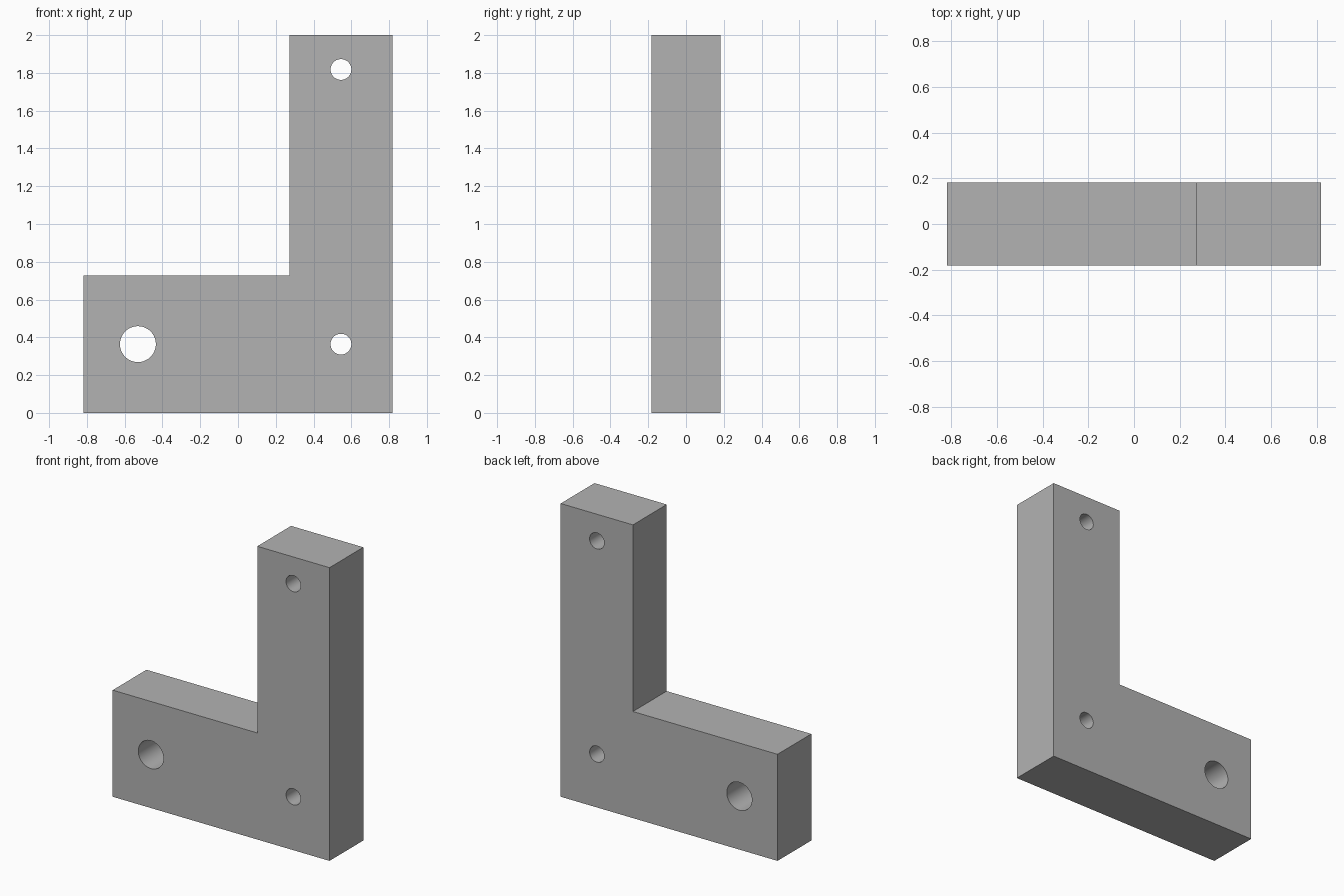
import bpy
import bmesh
import math

default = bpy.data.objects.get("Cube")
if default:
    bpy.data.objects.remove(default, do_unlink=True)

HALF_DEPTH = 0.182
HALF_WIDTH = 0.818

# Plain grey metal
grey = bpy.data.materials.new("plain grey")
grey.use_nodes = True
colour = (0.45, 0.45, 0.45, 1)
grey.diffuse_color = colour
grey.node_tree.nodes["Principled BSDF"].inputs["Base Color"].default_value = colour

# L-shaped plate, extruded from front to back
profile = [(-HALF_WIDTH, 0), (HALF_WIDTH, 0), (HALF_WIDTH, 2),
           (0.273, 2), (0.273, 0.727), (-HALF_WIDTH, 0.727)]
bm = bmesh.new()
face = bm.faces.new([bm.verts.new((x, -HALF_DEPTH, z)) for x, z in profile])
extruded = bmesh.ops.extrude_face_region(bm, geom=[face])["geom"]
back = [v for v in extruded if isinstance(v, bmesh.types.BMVert)]
bmesh.ops.translate(bm, verts=back, vec=(0, 2 * HALF_DEPTH, 0))
bmesh.ops.recalc_face_normals(bm, faces=bm.faces)
mesh = bpy.data.meshes.new("angle_bracket")
bm.to_mesh(mesh)
bm.free()
mesh.materials.append(grey)
bracket = bpy.data.objects.new("angle_bracket", mesh)
bpy.context.collection.objects.link(bracket)


def drill(name, x, z, radius):
    """Cut a round hole right through the plate."""
    bpy.ops.mesh.primitive_cylinder_add(vertices=64, radius=radius, depth=1,
                                        location=(x, 0, z),
                                        rotation=(math.pi / 2, 0, 0))
    cutter = bpy.context.object
    cutter.name = name
    cutter.hide_render = True
    cutter.data.materials.append(grey)
    cut = bracket.modifiers.new(name, 'BOOLEAN')
    cut.operation = 'DIFFERENCE'
    cut.solver = 'EXACT'
    cut.object = cutter
    bpy.ops.object.select_all(action='DESELECT')
    bracket.select_set(True)
    bpy.context.view_layer.objects.active = bracket
    bpy.ops.object.modifier_apply(modifier=name)
    bpy.data.objects.remove(cutter, do_unlink=True)


# One large hole in the foot, two small ones in the upright
drill("large_hole", -0.53, 0.364, 0.095)
drill("lower_small_hole", 0.545, 0.364, 0.055)
drill("upper_small_hole", 0.545, 1.818, 0.055)

# Smooth hole walls, sharp outer edges
bpy.ops.object.shade_smooth_by_angle(angle=math.radians(30))
